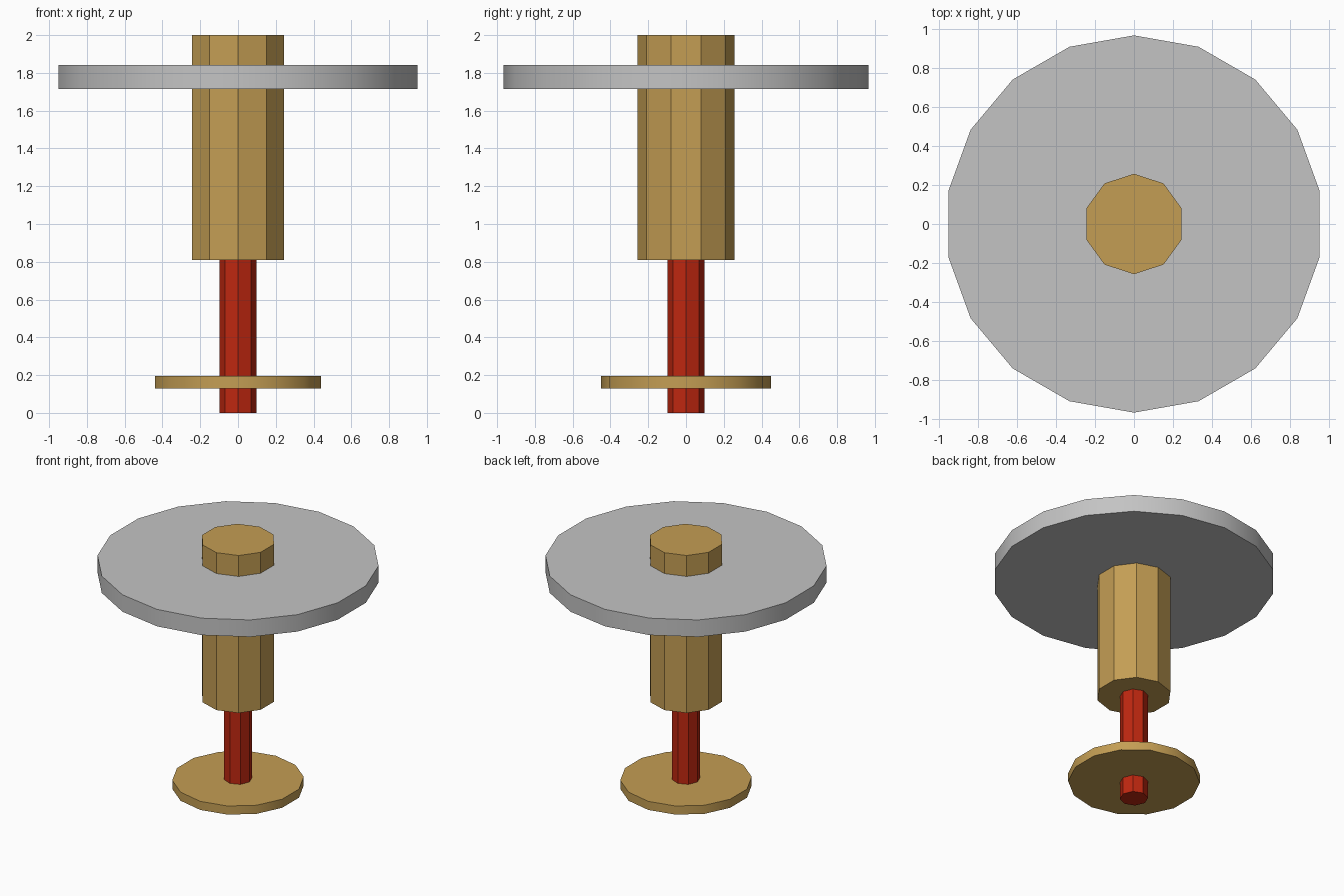
import bpy
import math

if "Cube" in bpy.data.objects:
    bpy.data.objects.remove(bpy.data.objects["Cube"], do_unlink=True)


def material(name, rgb):
    mat = bpy.data.materials.new(name)
    mat.use_nodes = True
    mat.diffuse_color = (*rgb, 1)
    mat.node_tree.nodes["Principled BSDF"].inputs["Base Color"].default_value = (*rgb, 1)
    return mat


brass = material("brass", (0.55, 0.34, 0.088))
red = material("red", (0.52, 0.02, 0.005))
grey = material("grey", (0.55, 0.55, 0.55))


def cylinder(name, sides, radius, bottom, top, mat):
    """Upright prism with a corner on the front and back."""
    bpy.ops.mesh.primitive_cylinder_add(
        vertices=sides, radius=radius, depth=top - bottom,
        location=(0, 0, (bottom + top) / 2))
    obj = bpy.context.object
    obj.name = name
    obj.data.materials.append(mat)
    bpy.ops.object.shade_smooth_by_angle(angle=math.radians(30))
    return obj


# Thin rod through the foot plate
cylinder("rod", 8, 0.097, 0, 0.82, red)
cylinder("foot_plate", 14, 0.451, 0.13, 0.195, brass)

# Thick barrel through the large disc
cylinder("barrel", 10, 0.257, 0.81, 2, brass)
cylinder("large_disc", 18, 0.966, 1.714, 1.842, grey)
